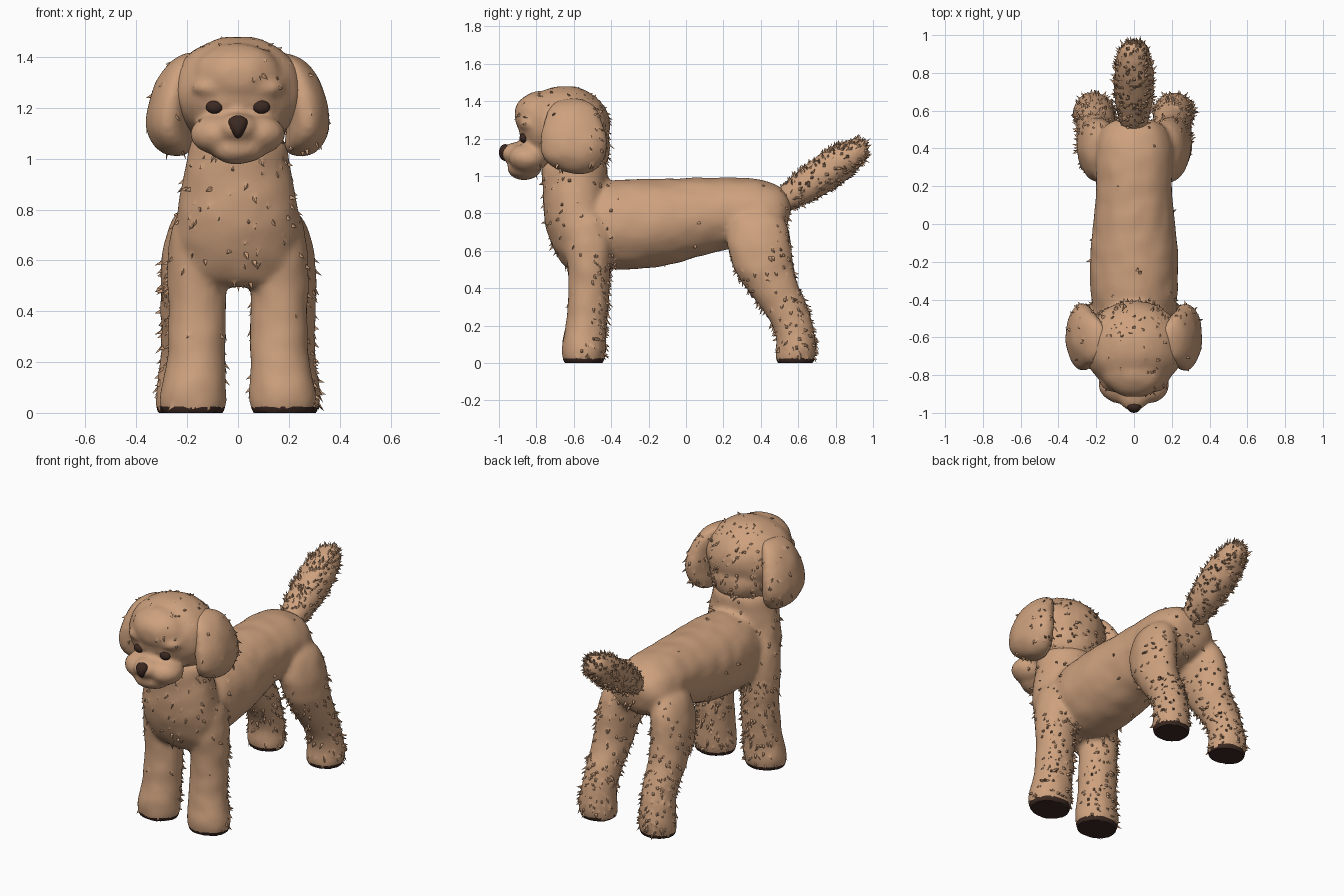
import bpy, bmesh, math, random
from mathutils import Vector, Matrix, noise

random.seed(4)
cube = bpy.data.objects.get("Cube")
if cube:
    bpy.data.objects.remove(cube)


def material(name, rgb):
    m = bpy.data.materials.new(name)
    m.use_nodes = True
    m.diffuse_color = (*rgb, 1)
    m.node_tree.nodes["Principled BSDF"].inputs["Base Color"].default_value = (*rgb, 1)
    return m


TAN = material("tan_fur", (0.62, 0.36, 0.21))
DARK = material("dark_brown", (0.045, 0.022, 0.016))
SIDE = Vector((1, 0, 0))


def loft(bm, rings, mirror=1, sides=16):
    """Closed tube through rings of (x, y, z, side radius, depth radius)."""
    centres = [Vector((mirror * r[0], r[1], r[2])) for r in rings]
    loops = []
    for i, r in enumerate(rings):
        tangent = centres[min(i + 1, len(rings) - 1)] - centres[max(i - 1, 0)]
        depth = tangent.cross(SIDE).normalized()
        loop = []
        for k in range(sides):
            a = math.tau * k / sides
            loop.append(bm.verts.new(centres[i] + SIDE * r[3] * math.cos(a)
                                     + depth * r[4] * math.sin(a)))
        loops.append(loop)
    faces = [bm.faces.new(loops[0]), bm.faces.new(loops[-1])]
    for a, b in zip(loops, loops[1:]):
        for k in range(sides):
            j = (k + 1) % sides
            faces.append(bm.faces.new((a[k], a[j], b[j], b[k])))
    bmesh.ops.recalc_face_normals(bm, faces=faces)


def ball(bm, centre, radii):
    mat = Matrix.Translation(centre) @ Matrix.Diagonal((*radii, 1))
    bmesh.ops.create_uvsphere(bm, u_segments=24, v_segments=16, radius=1, matrix=mat)


def make_object(name, bm, mats):
    me = bpy.data.meshes.new(name)
    bm.to_mesh(me)
    bm.free()
    for m in mats:
        me.materials.append(m)
    ob = bpy.data.objects.new(name, me)
    bpy.context.scene.collection.objects.link(ob)
    return ob


def shade(me):
    for p in me.polygons:
        p.use_smooth = True
    me.set_sharp_from_angle(angle=math.radians(38))


def furry(name, bm, density, flow=(0, 0, -1), subdivide=True, relax=5, clump=0.005):
    """Fuse the volumes into one skin, then raise pointed tufts by density rule."""
    ob = make_object(name, bm, [TAN, DARK])
    if subdivide:
        ob.modifiers.new("round", 'SUBSURF').levels = 2
    fuse = ob.modifiers.new("fuse", 'REMESH')
    fuse.mode = 'VOXEL'
    fuse.voxel_size = 0.016
    soft = ob.modifiers.new("soften", 'SMOOTH')
    soft.iterations = relax
    dg = bpy.context.evaluated_depsgraph_get()
    me = bpy.data.meshes.new_from_object(ob.evaluated_get(dg))
    ob.modifiers.clear()
    ob.data = me

    bm = bmesh.new()
    bm.from_mesh(me)
    bm.normal_update()
    for v in bm.verts:
        v.co += v.normal * clump * noise.noise(v.co * 11)
    chosen = [f for f in bm.faces
              if f.calc_center_median().z > 0.03
              and random.random() < density(f.calc_center_median(), f.normal)]
    tips = bmesh.ops.poke(bm, faces=chosen)["verts"]
    bm.normal_update()
    for v in tips:
        jitter = Vector([random.uniform(-1, 1) for _ in range(3)]) * 0.012
        v.co += v.normal * random.uniform(0.008, 0.02) + Vector(flow) * 0.014 + jitter
    # flat soles with dark pads
    for v in bm.verts:
        v.co.z = max(v.co.z, 0)
    bm.normal_update()
    for f in bm.faces:
        low = f.calc_center_median().z
        f.material_index = 1 if low < 0.022 and f.normal.z < -0.2 else 0
    bm.to_mesh(me)
    bm.free()
    shade(me)
    return ob


# Body: torso, neck and chest, four legs
body = bmesh.new()
loft(body, [(0, -.62, .74, .13, .13), (0, -.52, .735, .21, .22), (0, -.4, .737, .237, .25),
            (0, -.2, .742, .247, .247), (0, 0, .772, .222, .225), (0, .2, .802, .2, .195),
            (0, .35, .81, .215, .187), (0, .47, .8, .2, .165), (0, .56, .78, .14, .1)])
loft(body, [(0, -.54, .49, .17, .09), (0, -.55, .58, .24, .14), (0, -.575, .74, .255, .19),
            (0, -.59, .88, .232, .18), (0, -.595, 1, .2, .18), (0, -.6, 1.12, .2, .18)])
FRONT_LEG = [(.175, -.55, -.04, .1, .09), (.178, -.55, .01, .13, .112),
             (.178, -.545, .07, .138, .125), (.168, -.54, .15, .124, .113),
             (.16, -.525, .27, .114, .112), (.162, -.515, .45, .116, .112),
             (.165, -.52, .6, .118, .13), (.15, -.53, .75, .118, .13), (.13, -.54, .85, .07, .08)]
REAR_LEG = [(.205, .57, -.04, .09, .085), (.208, .58, .01, .115, .105),
            (.212, .59, .07, .117, .115), (.207, .585, .17, .105, .105),
            (.2, .545, .28, .102, .11), (.2, .47, .4, .108, .125),
            (.195, .405, .55, .117, .17), (.18, .38, .7, .112, .182), (.15, .37, .83, .08, .12)]
for side in (1, -1):
    loft(body, FRONT_LEG, side)
    loft(body, REAR_LEG, side)


def body_density(p, n):
    if p.z < 0.58 and abs(p.x) > 0.03 and (p.y < -0.35 or p.y > 0.2):
        if p.y > 0.2:
            return 0.16 if n.y > -0.2 and p.z < 0.4 else 0.07
        return 0.14 if n.y > 0.1 else 0.008
    if p.y < -0.38 and p.z > 0.5:
        return 0.03
    return 0.05 if p.y > 0.46 and p.z < 0.85 else 0.002


furry("body_and_legs", body, body_density)

# Head: skull, brow, nape, cheeks, snout and chin
head = bmesh.new()
ball(head, (0, -.65, 1.265), (.265, .245, .217))
ball(head, (0, -.77, 1.325), (.18, .15, .13))
ball(head, (0, -.58, 1.15), (.2, .175, .16))
for side in (1, -1):
    ball(head, (side * .082, -.845, 1.095), (.105, .105, .078))
    ball(head, (side * .1, -.835, 1.28), (.08, .06, .04))
ball(head, (0, -.9, 1.12), (.085, .09, .06))
ball(head, (0, -.865, 1.04), (.115, .09, .062))


def head_density(p, n):
    if p.y > -0.58:
        return 0.09
    return 0.05 if p.z > 1.42 else 0.006


furry("head", head, head_density, subdivide=False, relax=3)

# Drooping ears
EAR = [(.17, -.61, 1.42, .04, .07), (.22, -.61, 1.37, .07, .13), (.255, -.605, 1.28, .082, .165),
       (.275, -.6, 1.18, .09, .188), (.277, -.595, 1.11, .09, .18),
       (.255, -.595, 1.045, .078, .135), (.24, -.6, 1.01, .045, .07)]
for side, label in ((1, "left_ear"), (-1, "right_ear")):
    ear = bmesh.new()
    loft(ear, EAR, side)
    furry(label, ear, lambda p, n: 0.07 if p.y > -0.52 else 0.012)

# Bushy tail
tail = bmesh.new()
loft(tail, [(0, .48, .835, .05, .05), (0, .55, .885, .085, .075), (0, .67, .965, .108, .098),
            (0, .8, 1.055, .112, .102), (0, .905, 1.13, .09, .082), (0, .965, 1.175, .05, .045)])
furry("tail", tail, lambda p, n: 0.24, flow=(0, .7, .5))

# Eyes and nose
for side, label in ((1, "left_eye"), (-1, "right_eye")):
    eye = bmesh.new()
    ball(eye, (side * .092, -.868, 1.203), (.034, .022, .026))
    shade(make_object(label, eye, [DARK]).data)

nose = bmesh.new()
ball(nose, (0, -.966, 1.125), (.036, .034, .045))
for v in nose.verts:
    v.co.x *= 1 + (v.co.z - 1.125) * 9
shade(make_object("nose", nose, [DARK]).data)
